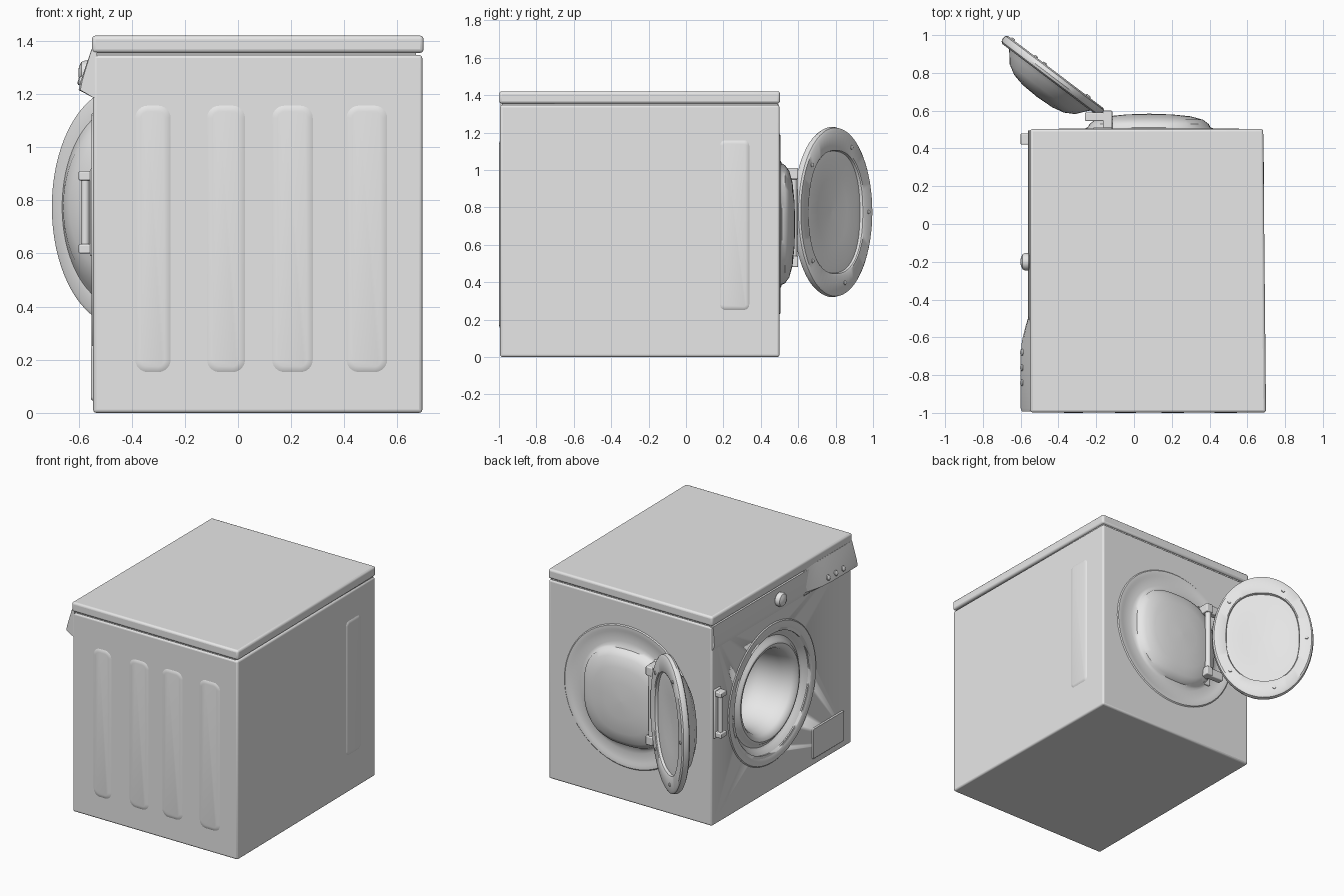
import bpy, bmesh, math
from mathutils import Matrix, Vector

if "Cube" in bpy.data.objects:
    bpy.data.objects.remove(bpy.data.objects["Cube"])

GREY = bpy.data.materials.new("light_grey")
GREY.diffuse_color = (0.8, 0.8, 0.8, 1)
GREY.use_nodes = True
GREY.node_tree.nodes["Principled BSDF"].inputs["Base Color"].default_value = GREY.diffuse_color


def finish(name, bm, angle=35, recalc=False):
    if recalc:
        bmesh.ops.recalc_face_normals(bm, faces=bm.faces[:])
    me = bpy.data.meshes.new(name)
    bm.to_mesh(me)
    bm.free()
    me.materials.append(GREY)
    ob = bpy.data.objects.new(name, me)
    bpy.context.collection.objects.link(ob)
    bpy.ops.object.select_all(action='DESELECT')
    ob.select_set(True)
    bpy.context.view_layer.objects.active = ob
    bpy.ops.object.shade_smooth_by_angle(angle=math.radians(angle))
    return ob


def apply_mods(ob):
    bpy.context.view_layer.objects.active = ob
    for m in list(ob.modifiers):
        bpy.ops.object.modifier_apply(modifier=m.name)


def frame(centre, normal):
    # local z = outward normal, local y = up
    z = Vector(normal).normalized()
    x = Vector((0, 0, 1)).cross(z).normalized()
    y = z.cross(x)
    m = Matrix((x, y, z)).transposed().to_4x4()
    m.translation = Vector(centre)
    return m


def loft(name, rings, m, cap_start=False, cap_end=True, angle=35, recalc=False):
    bm = bmesh.new()
    vs = [[bm.verts.new(m @ Vector(p)) for p in ring] for ring in rings]
    n = len(rings[0])
    for a, b in zip(vs, vs[1:]):
        for j in range(n):
            k = (j + 1) % n
            bm.faces.new((a[j], a[k], b[k], b[j]))
    if cap_start:
        bm.faces.new(vs[0][::-1])
    if cap_end:
        bm.faces.new(vs[-1])
    return finish(name, bm, angle, recalc)


def lathe(name, profile, m, sx=1, sy=1, n=72, cap_start=False):
    # profile: (radius, height, optional squareness)
    def ring(r, h, p=2):
        out = []
        for j in range(n):
            c, s = math.cos(2 * math.pi * j / n), math.sin(2 * math.pi * j / n)
            k = r * (abs(c) ** p + abs(s) ** p) ** (-1 / p)
            out.append((sx * k * c, sy * k * s, h))
        return out
    return loft(name, [ring(*q) for q in profile], m, cap_start)


def plate(name, centre, normal, w, h, rad, raise_, slope=0.012):
    # softly raised rounded rectangle
    def ring(d, z):
        r = max(rad - d, 0.004)
        pts = []
        for q, (sx, sy) in enumerate(((1, 1), (-1, 1), (-1, -1), (1, -1))):
            for i in range(7):
                a = math.pi / 2 * (q + i / 6)
                pts.append((sx * (w / 2 - d - r) + r * math.cos(a),
                            sy * (h / 2 - d - r) + r * math.sin(a), z))
        return pts
    return loft(name, [ring(0, -0.002), ring(slope * .4, raise_ * .6), ring(slope, raise_)],
                frame(centre, normal))


def slab(name, outline, z0, z1, bevel):
    bm = bmesh.new()
    lo = [bm.verts.new((x, y, z0)) for x, y in outline]
    hi = [bm.verts.new((x, y, z1)) for x, y in outline]
    n = len(outline)
    for j in range(n):
        bm.faces.new((lo[j], lo[(j + 1) % n], hi[(j + 1) % n], hi[j]))
    bm.faces.new(lo[::-1])
    bm.faces.new(hi)
    ob = finish(name, bm, recalc=True)
    if bevel:
        b = ob.modifiers.new("bevel", 'BEVEL')
        b.width, b.segments, b.limit_method = bevel, 3, 'ANGLE'
        apply_mods(ob)
    return ob


def box(name, x0, x1, y0, y1, z0, z1, bevel=0.006):
    return slab(name, [(x0, y0), (x1, y0), (x1, y1), (x0, y1)], z0, z1, bevel)


# Cabinet, slightly tapered, with shadow gap and lid
body = slab("cabinet", [(-.545, -.994), (.694, -.994), (.68, .5), (-.545, .5)], 0, 1.347, .012)
box("lid_gap", -.535, .67, -.984, .49, 1.34, 1.362, 0)
slab("lid", [(-.55, -.998), (.699, -.998), (.684, .503), (-.55, .503)], 1.355, 1.42, .014)

# Drum opening in the left side
DRUM = frame((-.545, -.14, .66), (-1, 0, 0))
cutter = lathe("drum_cutter", [(.40, -.42), (.40, .1)], DRUM, cap_start=True)
cutter.hide_render = True
mod = body.modifiers.new("opening", 'BOOLEAN')
mod.operation, mod.object, mod.solver = 'DIFFERENCE', cutter, 'EXACT'
apply_mods(body)
bpy.data.objects.remove(cutter)
lathe("drum_rim_and_bowl", [
    (.475, -.003), (.465, .006), (.445, .007), (.425, .002), (.395, -.01), (.375, -.035),
    (.36, -.045), (.345, -.04), (.33, -.02), (.315, -.014), (.295, -.02), (.275, -.045),
    (.258, -.11), (.25, -.19), (.235, -.27), (.19, -.33), (.10, -.365), (.002, -.375)], DRUM)

# Domed porthole on the back
lathe("back_dome", [
    (.485, -.003), (.475, .006), (.45, .006), (.435, .001), (.37, .001), (.345, .004, 2.2),
    (.325, .012, 2.5), (.315, .03, 2.6), (.285, .052, 2.5), (.22, .07, 2.4), (.12, .08, 2.2),
    (.002, .084)], frame((.08, .5, .71), (0, 1, 0)))

# Open door with a bowl on its inner side and a recessed outer pane
DOOR = frame((-.415, .805, .775), (.603, .797, 0))
lathe("door", [
    (.002, -.165), (.3, -.16), (.5, -.145), (.66, -.115), (.77, -.07), (.82, -.052), (.95, -.052),
    (.985, -.044), (1, -.03), (.99, -.008), (.96, 0), (.75, 0, 2.2), (.725, -.005, 2.3),
    (.715, -.022, 2.4), (.70, -.022, 2.4), (.62, -.02, 2.4), (.4, -.028, 2.2), (.002, -.033)],
    DOOR, sx=.33, sy=.455)
for deg in (0, 62, 140, 222, 285):
    a = math.radians(deg)
    p = DOOR @ Vector((.86 * .33 * math.cos(a), .86 * .455 * math.sin(a), 0))
    lathe("door_screw", [(.012, -.002), (.011, .005), (.006, .007)],
          frame(p, (.603, .797, 0)), n=16)

# Hinge: wall plate, pin and two arms
box("hinge_plate", -.215, -.115, .495, .512, .46, 1.02)
lathe("hinge_pin", [(.02, -.26), (.02, .26)],
      Matrix.Translation((-.145, .575, .74)), n=20, cap_start=True)
for z in (.48, .95):
    box("hinge_arm", -.165, -.115, .50, .60, z, z + .06)
    box("hinge_link", -.26, -.13, .545, .59, z, z + .06)

# Latch bar on the left side
box("latch_base", -.557, -.54, .415, .485, .59, .92)
for z in (.60, .875):
    box("latch_end", -.60, -.545, .42, .48, z, z + .035)
lathe("latch_bar", [(.016, -.14), (.016, .14)],
      Matrix.Translation((-.575, .45, .755)), n=16, cap_start=True)


# Control strip and sloping drawer front: cross-sections in x/z swept along y
def sweep(name, stations):
    rings = [[(x, y, z) for x, z in prof] for y, prof in stations]
    return loft(name, rings, Matrix(), cap_start=True, angle=30, recalc=True)


strip = [(-.53, 1.352), (-.55, 1.352), (-.56, 1.225), (-.545, 1.19), (-.53, 1.19)]
sweep("control_strip", [(-.99, strip), (.495, strip)])


def drawer_section(k):
    return [(-.53, 1.375), (-.547 - .004 * k, 1.37), (-.556 - .036 * k, 1.25),
            (-.556 - .044 * k, 1.215), (-.545, 1.187), (-.53, 1.187)]


sweep("drawer_front", [(-.992, drawer_section(.85)), (-.975, drawer_section(1)),
                       (-.70, drawer_section(1)), (-.62, drawer_section(.85)),
                       (-.54, drawer_section(.4)), (-.48, drawer_section(0))])
for y in (-.68, -.76, -.84):
    lathe("drawer_button", [(.018, -.01), (.017, .006), (.008, .01)],
          frame((-.592, y, 1.25), (-.95, 0, .3)), n=20)

# Dial
lathe("dial", [(.03, -.01), (.045, .004), (.047, .02), (.04, .035), (.022, .044), (.002, .046)],
      frame((-.555, -.2, 1.28), (-1, 0, 0)), n=32)

# Filter hatch
plate("filter_hatch", (-.545, -.74, .15), (-1, 0, 0), .34, .21, .015, .008, .006)

# Pressed ribs on the front and right sides
for x, w in ((-.32, .14), (-.045, .15), (.205, .16), (.485, .16)):
    plate("front_rib", (x, -.994, .655), (0, -1, 0), w, 1.01, .05, .006, .025)
plate("right_rib", (.683, .26, .705), (1, .0094, 0), .16, .91, .03, .006, .02)
